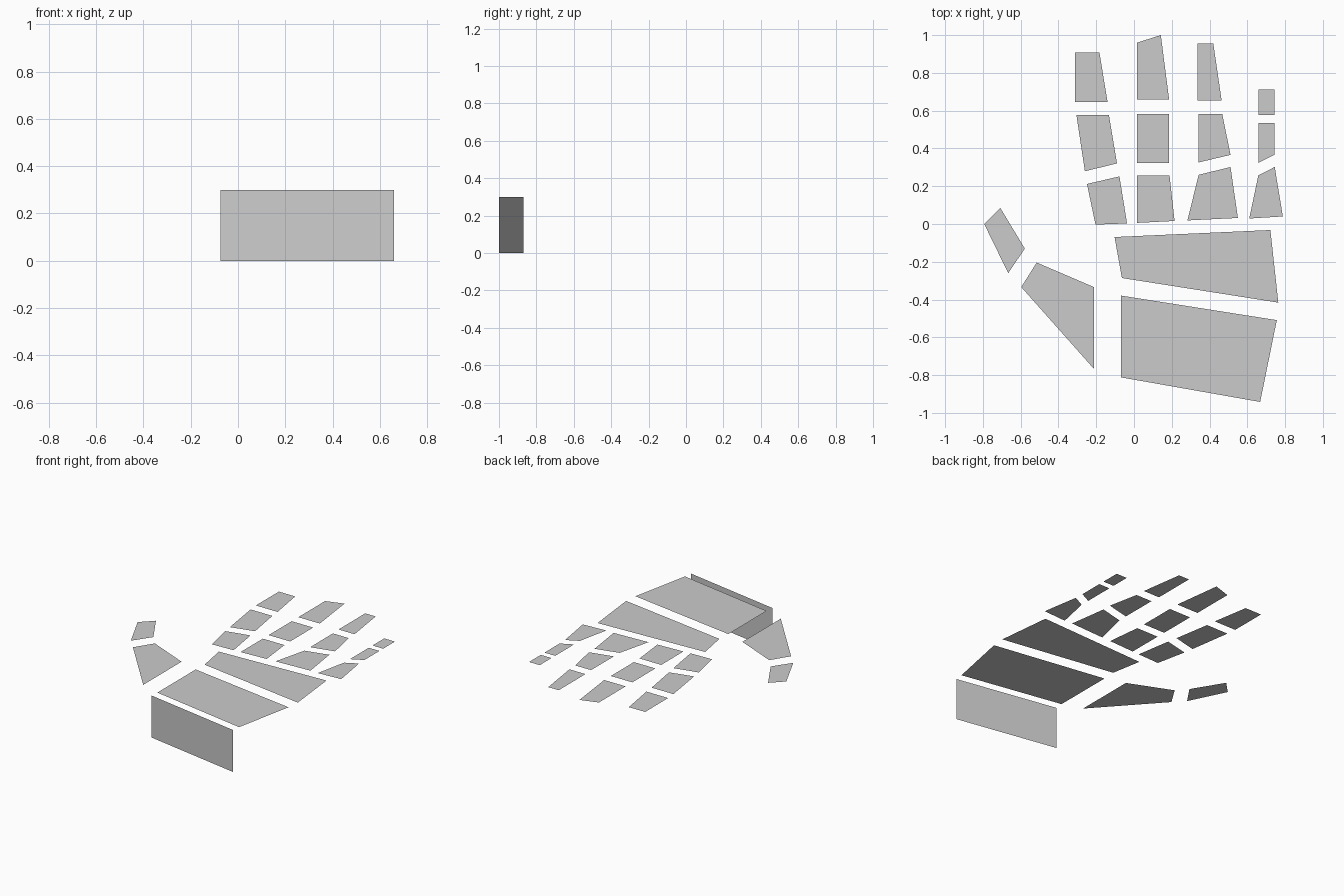
import bpy

TOP = 0.3  # height of the flat hand; the wrist hangs from it


def plate(name, pts):
    """One flat panel from its outline."""
    mesh = bpy.data.meshes.new(name)
    mesh.from_pydata(pts, [], [range(len(pts))])
    obj = bpy.data.objects.new(name, mesh)
    bpy.context.collection.objects.link(obj)
    return obj


def flat(name, *outline):
    """Horizontal panel, outline given clockwise seen from above."""
    return plate(name, [(x, y, TOP) for x, y in reversed(outline)])


def box(name, x0, x1, y0, y1):
    return flat(name, (x0, y1), (x1, y1), (x1, y0), (x0, y0))


# Index finger
flat("index_tip", (-.312, .907), (-.183, .907), (-.14, .647), (-.312, .647))
flat("index_middle", (-.305, .578), (-.133, .578), (-.09, .321), (-.26, .279))
flat("index_base", (-.249, .212), (-.077, .252), (-.037, .003), (-.204, -.003))

# Middle finger
flat("middle_tip", (.016, .96), (.142, 1.0), (.186, .658), (.016, .658))
box("middle_middle", .016, .186, .323, .583)
flat("middle_base", (.016, .257), (.188, .257), (.215, .016), (.016, .006))

# Ring finger
flat("ring_tip", (.337, .955), (.42, .955), (.464, .653), (.337, .653))
flat("ring_middle", (.342, .583), (.467, .583), (.511, .366), (.342, .326))
flat("ring_base", (.342, .26), (.511, .302), (.55, .032), (.283, .019))

# Little finger
box("little_tip", .658, .743, .578, .711)
flat("little_middle", (.658, .536), (.743, .536), (.743, .366), (.658, .323))
flat("little_base", (.658, .257), (.745, .302), (.788, .04), (.61, .029))

# Thumb
flat("thumb_tip", (-.708, .085), (-.578, -.13), (-.666, -.26), (-.793, 0))
flat("thumb_base", (-.515, -.204), (-.212, -.334), (-.212, -.767), (-.597, -.334))

# Palm
flat("upper_palm", (-.103, -.069), (.722, -.032), (.764, -.416), (-.064, -.286))
flat("lower_palm", (-.069, -.379), (.756, -.509), (.668, -.942), (-.069, -.812))

# Wrist: upright panel hanging down below the palm edge
left, right = (-.075, -.87), (.66, -1.0)
plate("wrist", [(*left, 0), (*right, 0), (*right, TOP), (*left, TOP)])
